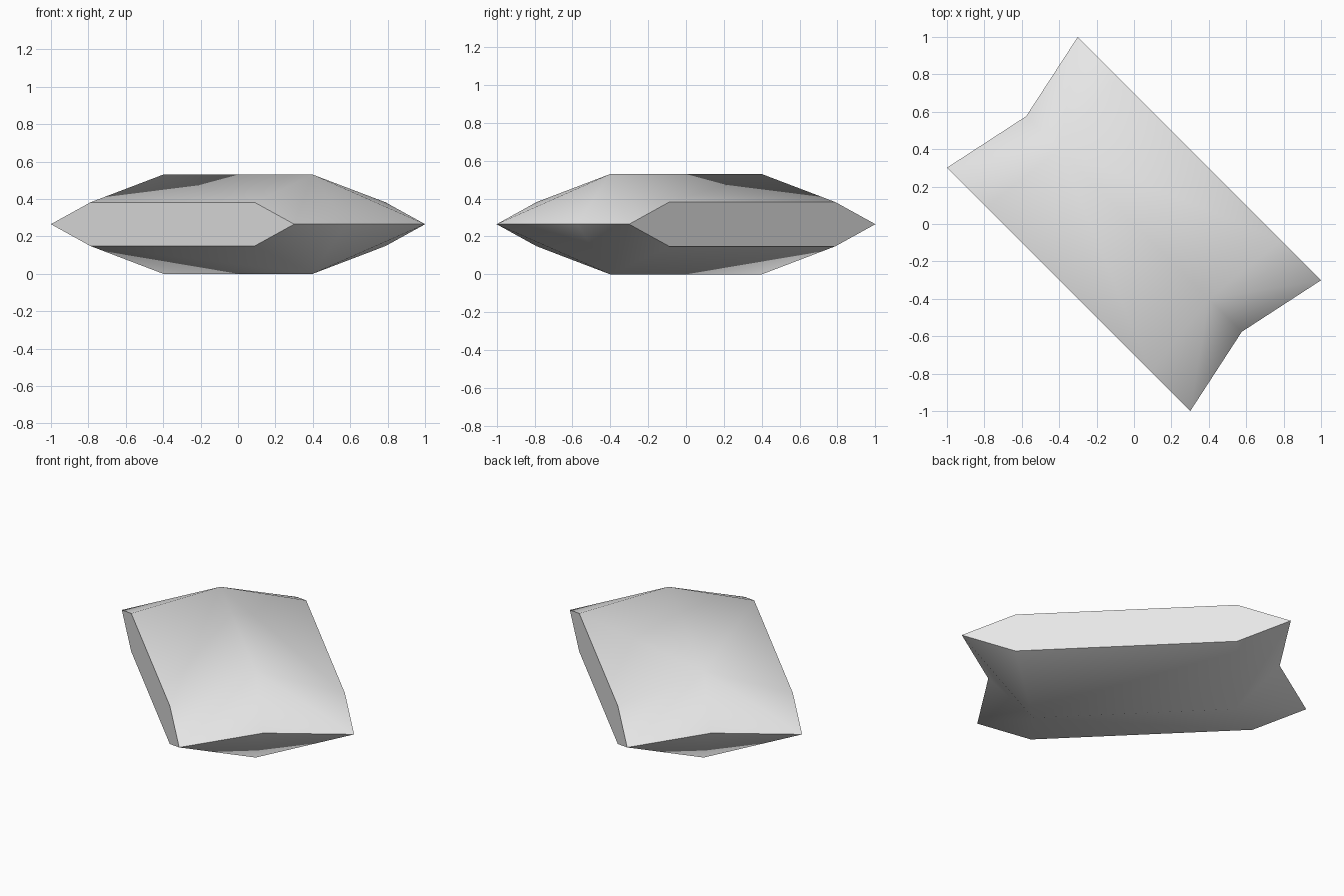
import bpy, bmesh, math
from mathutils import Matrix

cube = bpy.data.objects.get("Cube")
if cube:
    bpy.data.objects.remove(cube)

MID_Z = 0.265

# Cross-sections along the short axis: offset, tip reach, shoulder reach, half height
SECTIONS = [(-0.495, 0.92, 0.62, 0.117),
            (0.0, 0.815, 0.566, 0.265),
            (0.495, 0.92, 0.62, 0.117)]


def add_ring(bm, offset, tip, shoulder, h):
    """Six-sided section, starting at a tip and running around the outline."""
    outline = [(tip, 0), (shoulder, h), (-shoulder, h),
               (-tip, 0), (-shoulder, -h), (shoulder, -h)]
    return [bm.verts.new((x, offset, z + MID_Z)) for x, z in outline]


bm = bmesh.new()
rings = [add_ring(bm, *s) for s in SECTIONS]

# Flat hexagonal caps
bm.faces.new(rings[0])
bm.faces.new(rings[2])

# Skin from the middle section out to each cap
middle = rings[1]
for cap in (rings[0], rings[2]):
    for i in range(6):
        j = (i + 1) % 6
        if i in (1, 4):
            # broad top and bottom slopes
            bm.faces.new((cap[i], cap[j], middle[j], middle[i]))
        else:
            # folded end faces, creased from cap tip to middle shoulder
            t, s = (i, j) if i in (0, 3) else (j, i)
            bm.faces.new((cap[t], cap[s], middle[s]))
            bm.faces.new((cap[t], middle[s], middle[t]))

bmesh.ops.recalc_face_normals(bm, faces=bm.faces[:])
bm.transform(Matrix.Rotation(math.radians(-45), 4, "Z"))

mesh = bpy.data.meshes.new("faceted_block")
bm.to_mesh(mesh)
bm.free()
block = bpy.data.objects.new("faceted_block", mesh)
bpy.context.collection.objects.link(block)

# Plain grey material
grey = bpy.data.materials.new("light_grey")
grey.use_nodes = True
colour = (0.8, 0.8, 0.8, 1)
grey.diffuse_color = colour
bsdf = next(n for n in grey.node_tree.nodes if n.type == "BSDF_PRINCIPLED")
bsdf.inputs["Base Color"].default_value = colour
mesh.materials.append(grey)

# Soft shoulders, crisp caps and tips
bpy.ops.object.select_all(action="DESELECT")
block.select_set(True)
bpy.context.view_layer.objects.active = block
bpy.ops.object.shade_smooth_by_angle(angle=math.radians(60))
